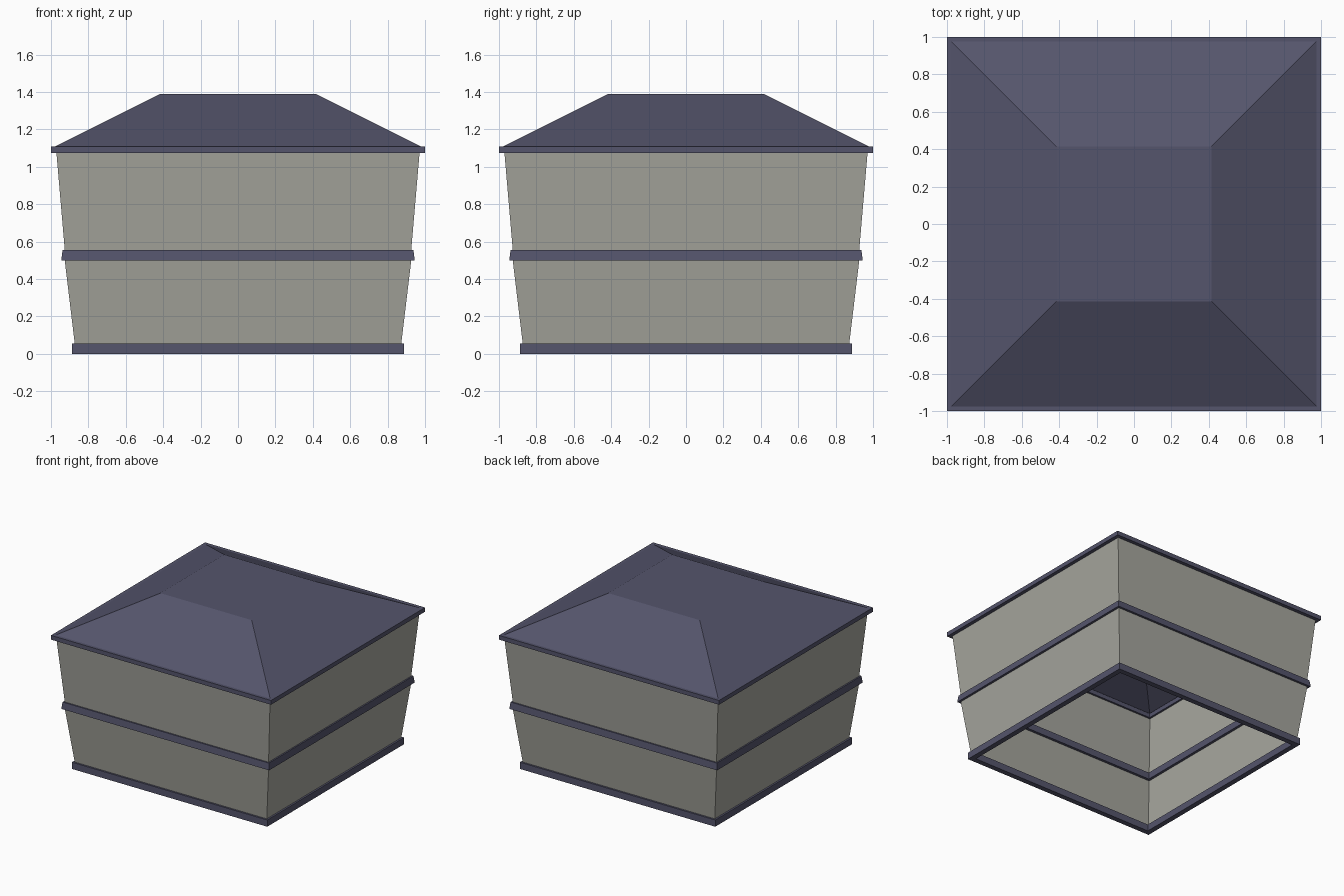
import bpy

if "Cube" in bpy.data.objects:
    bpy.data.objects.remove(bpy.data.objects["Cube"])

def material(name, rgb):
    m = bpy.data.materials.new(name)
    m.diffuse_color = (*rgb, 1)
    m.use_nodes = True
    m.node_tree.nodes["Principled BSDF"].inputs["Base Color"].default_value = m.diffuse_color
    return m

STONE = material("stone", (0.38, 0.38, 0.34))
SLATE = material("slate", (0.09, 0.09, 0.15))

def square_sweep(name, profile, mat, closed=False, cap=False):
    """Carry a (half_width, z) profile round the four corners of a square."""
    corners = [(-1, -1), (1, -1), (1, 1), (-1, 1)]
    n = len(profile)
    verts = [(r * sx, r * sy, z) for r, z in profile for sx, sy in corners]
    faces = []
    for i in range(n if closed else n - 1):
        a, b = 4 * i, 4 * ((i + 1) % n)
        for k in range(4):
            j = (k + 1) % 4
            faces.append((a + k, a + j, b + j, b + k))
    if cap:
        faces.append(tuple(range(4 * (n - 1), 4 * n)))
    mesh = bpy.data.meshes.new(name)
    mesh.from_pydata(verts, [], faces)
    mesh.materials.append(mat)
    obj = bpy.data.objects.new(name, mesh)
    bpy.context.collection.objects.link(obj)
    return obj

def band(name, outer_low, outer_high, inner_low, inner_high, z0, z1):
    square_sweep(name, [(outer_low, z0), (outer_high, z1),
                        (inner_high, z1), (inner_low, z0)], SLATE, closed=True)

# Flared wall storeys, open inside
square_sweep("lower_walls", [(0.87, 0.03), (0.93, 0.53)], STONE)
square_sweep("upper_walls", [(0.924, 0.53), (0.972, 1.09)], STONE)

# Trim bands
band("base_band", 0.888, 0.888, 0.845, 0.845, 0.0, 0.055)
band("middle_band", 0.945, 0.938, 0.905, 0.905, 0.50, 0.555)
band("eave_band", 1.0, 1.0, 0.955, 0.955, 1.075, 1.11)

# Flat-topped hipped roof, hollow underneath
square_sweep("roof", [(0.975, 1.11), (0.415, 1.39)], SLATE, cap=True)
